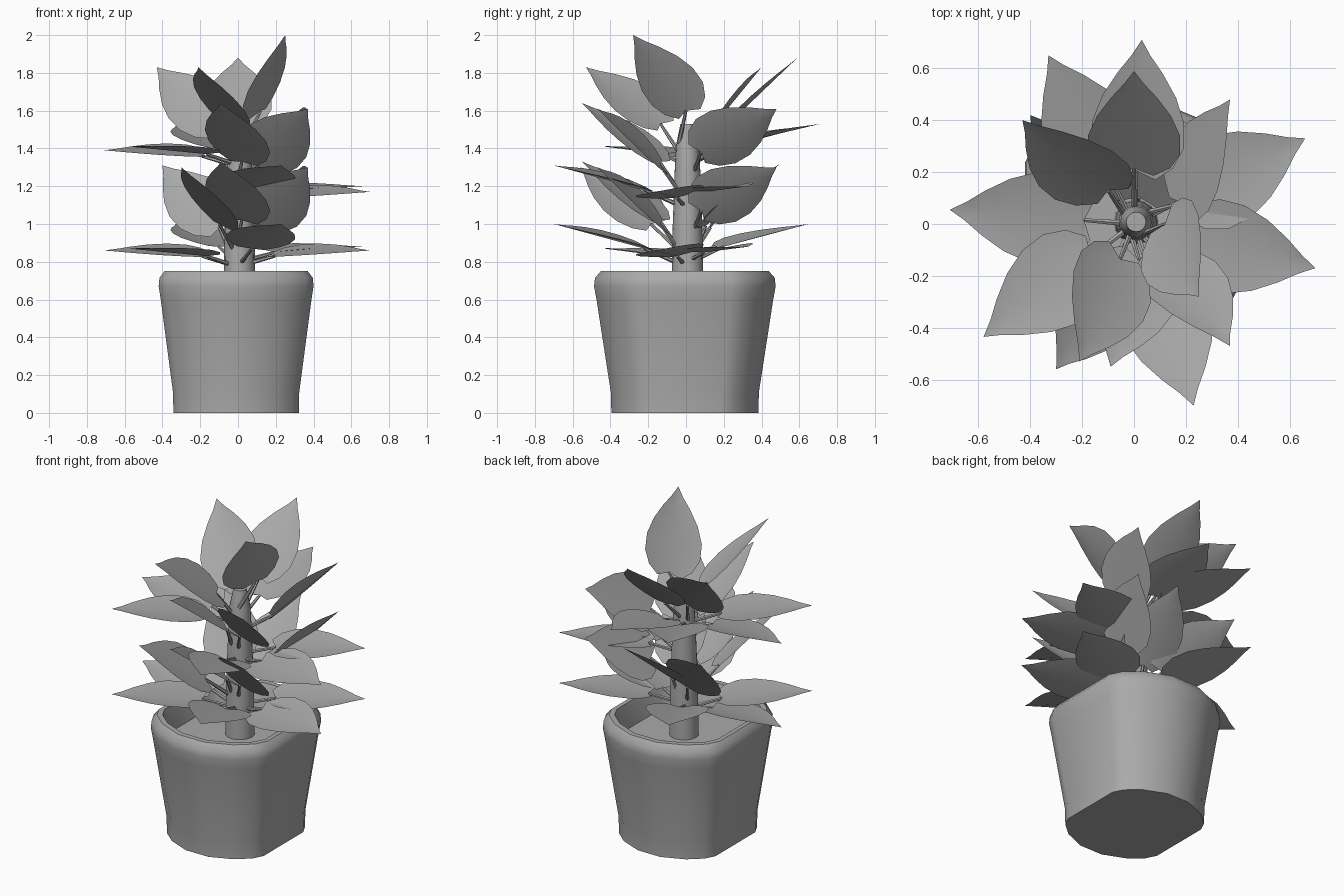
import bpy, bmesh, math
from mathutils import Vector, Matrix

cube = bpy.data.objects.get("Cube")
if cube:
    bpy.data.objects.remove(cube, do_unlink=True)

grey = bpy.data.materials.new("plain_grey")
grey.use_nodes = True
COLOUR = (0.4, 0.4, 0.4, 1)
grey.diffuse_color = COLOUR
grey.node_tree.nodes["Principled BSDF"].inputs["Base Color"].default_value = COLOUR


def mesh_from(bm, name):
    bmesh.ops.recalc_face_normals(bm, faces=bm.faces)
    mesh = bpy.data.meshes.new(name)
    bm.to_mesh(mesh)
    bm.free()
    mesh.materials.append(grey)
    return mesh


def add_object(name, mesh, matrix=None, smooth=42):
    ob = bpy.data.objects.new(name, mesh)
    bpy.context.collection.objects.link(ob)
    if matrix:
        ob.matrix_world = matrix
    bpy.ops.object.select_all(action="DESELECT")
    ob.select_set(True)
    bpy.context.view_layer.objects.active = ob
    bpy.ops.object.shade_smooth_by_angle(angle=math.radians(smooth))
    return ob


def loft(outline, profile, name, centre):
    """Scale an outline along a (scale, height) profile and cap both ends."""
    bm = bmesh.new()
    rings = [[bm.verts.new((centre[0] + x * s, centre[1] + y * s, z)) for x, y in outline]
             for s, z in profile]
    n = len(outline)
    for low, high in zip(rings, rings[1:]):
        for i in range(n):
            j = (i + 1) % n
            bm.faces.new((low[i], low[j], high[j], high[i]))
    bm.faces.new(rings[0])
    bm.faces.new(rings[-1])
    return add_object(name, mesh_from(bm, name))


# Pot: round outline flattened on two sides, with a rolled rim and soil inside
quarter = [(0.84, 0.5), (0.76, 0.66), (0.55, 0.84), (0.2, 0.985)]
half = quarter + [(-x, y) for x, y in reversed(quarter)]
outline = half + [(-x, -y) for x, y in half]
loft(outline, [(0.395, 0), (0.398, 0.11), (0.475, 0.6), (0.488, 0.67), (0.483, 0.715),
               (0.452, 0.75), (0.42, 0.75), (0.405, 0.71), (0.38, 0.61)],
     "pot", (-0.01, -0.006))

# Stem
circle = [(math.cos(i * math.tau / 16), math.sin(i * math.tau / 16)) for i in range(16)]
loft(circle, [(0.085, 0.6), (0.08, 0.95), (0.067, 1.3), (0.06, 1.42), (0.038, 1.53)],
     "stem", (0.008, 0.008))

# Heart-shaped leaf blade along +x, folded lightly on the midrib
HALF = [(0.0, 0.0), (-0.03, 0.075), (0.02, 0.14), (0.1, 0.178), (0.2, 0.177),
        (0.3, 0.142), (0.39, 0.088), (0.46, 0.036), (0.52, 0.0)]
bm = bmesh.new()
mid = [bm.verts.new((max(u, 0), 0, 0)) for u, w in HALF]
for side in (-1, 1):
    edge = [bm.verts.new((u, side * w, 0.14 * w)) if w else m for (u, w), m in zip(HALF, mid)]
    for i in range(len(HALF) - 1):
        loop = list(dict.fromkeys((mid[i], mid[i + 1], edge[i + 1], edge[i])))
        bm.faces.new(loop)
bmesh.ops.remove_doubles(bm, verts=bm.verts, dist=0.0005)
leaf_mesh = mesh_from(bm, "leaf")

# Petiole: unit-length thin rod along +z
bm = bmesh.new()
bmesh.ops.create_cone(bm, cap_ends=True, segments=6, radius1=0.012, radius2=0.008, depth=1,
                      matrix=Matrix.Translation((0, 0, 0.5)))
petiole_mesh = mesh_from(bm, "petiole")


def leaf(name, tip, rise, roll, foot_xy=None):
    """Place a blade by its tip, rise and roll, then join it to the stem."""
    tip = Vector(tip)
    out = Vector((tip.x, tip.y, 0)).normalized()
    if foot_xy:
        foot = Vector((*foot_xy, tip.z - rise))
    else:
        foot = tip - out * math.sqrt(0.52 ** 2 - rise ** 2) - Vector((0, 0, rise))
    along = (tip - foot).normalized()
    side = Vector((0, 0, 1)).cross(along).normalized()
    up = along.cross(side)
    matrix = Matrix((along, side, up)).transposed().to_4x4()
    stretch = (tip - foot).length / 0.52
    matrix = (Matrix.Translation(foot) @ matrix @ Matrix.Rotation(math.radians(roll), 4, "X")
              @ Matrix.Diagonal((stretch, 1, 1, 1)))
    add_object(name, leaf_mesh, matrix, 25)
    # Petiole
    start = out * 0.05
    start.z = min(foot.z - 0.03 - 0.35 * rise, 1.45)
    rod = foot - start
    turn = rod.to_track_quat("Z", "Y").to_matrix().to_4x4()
    add_object(name + "_petiole", petiole_mesh,
               Matrix.Translation(start) @ turn @ Matrix.Diagonal((1, 1, rod.length, 1)))


# Single leaves: name, tip, rise, roll and, where off-centre, the blade foot
SINGLE = [
    ("crown_leaf", (0.25, -0.28, 2.0), 0.4, 35, (0.12, 0.0)),
    ("top_front_leaf", (-0.21, -0.53, 1.83), 0.3, -25),
    ("middle_front_leaf", (-0.30, -0.56, 1.3), 0.3, -25),
    ("top_side_leaf", (-0.43, 0.40, 1.83), 0.33, -37, (-0.1, 0.13)),
    ("middle_side_leaf", (-0.40, 0.42, 1.31), 0.33, -37, (-0.1, 0.13)),
    ("top_back_leaf", (0.0, 0.59, 1.88), 0.36, 0),
    ("middle_back_leaf", (0.09, 0.50, 1.32), 0.33, 0),
    ("upper_back_leaf", (0.03, 0.71, 1.53), 0.12, 0),
]
for spec in SINGLE:
    leaf(*spec)

# Leaves repeated in a lower whorl: drop between whorls, then as above
REPEATED = [
    ("front_leaf", 0.31, (-0.09, -0.55, 1.64), 0.31, -12, (0.02, -0.14)),
    ("front_left_leaf", 0.31, (0.37, -0.47, 1.61), 0.3, -37),
    ("back_left_leaf", 0.31, (0.37, 0.48, 1.61), 0.23, -48, (0.19, 0.08)),
    ("low_front_leaf", 0.31, (0.23, -0.70, 1.31), 0.13, -8),
    ("left_leaf", 0.31, (0.70, -0.17, 1.17), 0.03, 10),
    ("left_rear_leaf", 0.32, (0.66, 0.33, 1.2), 0.03, 4),
    ("right_leaf", 0.53, (-0.71, 0.055, 1.39), 0.03, -10),
    ("right_front_leaf", 0.54, (-0.58, -0.435, 1.41), 0.04, 0),
    ("back_right_leaf", 0.52, (-0.33, 0.65, 1.52), 0.12, 0),
]
for name, drop, tip, *rest in REPEATED:
    for level, z in (("upper_", tip[2]), ("lower_", tip[2] - drop)):
        leaf(level + name, (tip[0], tip[1], z), *rest)
